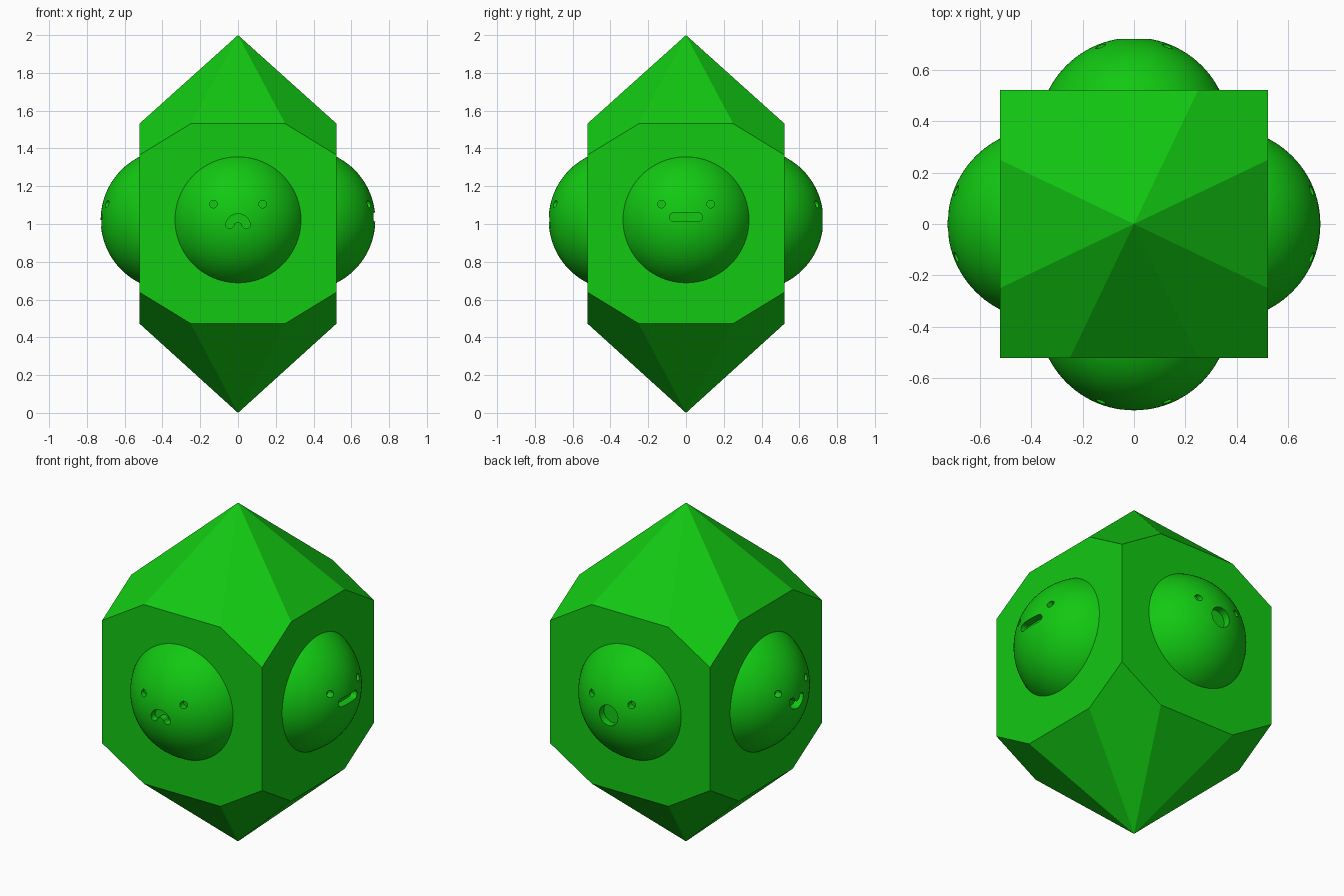
import bpy, bmesh, math
from mathutils import Matrix, Vector

if "Cube" in bpy.data.objects:
    bpy.data.objects.remove(bpy.data.objects["Cube"])

green = bpy.data.materials.new("bright green")
green.diffuse_color = (0.006, 0.58, 0.006, 1)
green.use_nodes = True
green.node_tree.nodes["Principled BSDF"].inputs["Base Color"].default_value = green.diffuse_color

W, C = 0.522, 0.25              # half width of the body, half length of the flat crown edge
BULGE_Z, R, TIP = 1.022, 0.374, 0.727
CY = TIP - R                    # distance of bulge centre from the axis


def make_object(name, bm):
    bmesh.ops.recalc_face_normals(bm, faces=bm.faces[:])
    me = bpy.data.meshes.new(name)
    bm.to_mesh(me)
    bm.free()
    me.materials.append(green)
    ob = bpy.data.objects.new(name, me)
    bpy.context.collection.objects.link(ob)
    return ob


# Faceted body: square column capped by eight-sided points
bm = bmesh.new()
pts = [(0, 0, 2), (0, 0, 0)]
for sx in (-1, 1):
    for sy in (-1, 1):
        for z_edge, z_corner in ((1.531, 1.365), (0.473, 0.639)):
            pts += [(sx * C, sy * W, z_edge), (sx * W, sy * C, z_edge),
                    (sx * W, sy * W, z_corner)]
for p in pts:
    bm.verts.new(p)
bmesh.ops.convex_hull(bm, input=bm.verts[:])
bmesh.ops.dissolve_limit(bm, angle_limit=math.radians(1.5),
                         verts=bm.verts[:], edges=bm.edges[:])
make_object("faceted_body", bm)


def stroke(path, r, n=12):
    """Outline of a round-ended stroke along a 2D path."""
    path = [Vector(p) for p in path]

    def side(p):
        out = []
        for i, q in enumerate(p):
            d = (p[min(i + 1, len(p) - 1)] - p[max(i - 1, 0)]).normalized()
            out.append(q + Vector((d.y, -d.x)) * r)
        d = (p[-1] - p[-2]).normalized()
        a0 = math.atan2(-d.x, d.y)
        for k in range(1, n):
            a = a0 + math.pi * k / n
            out.append(p[-1] + Vector((math.cos(a), math.sin(a))) * r)
        return out
    return side(path) + side(path[::-1])


def disc(x, z, r, n=32):
    return [(x + r * math.cos(2 * math.pi * i / n), z + r * math.sin(2 * math.pi * i / n))
            for i in range(n)]


def arc(z, r, a0, a1, n=16):
    return [(r * math.cos(math.radians(a0 + (a1 - a0) * i / n)),
             z + r * math.sin(math.radians(a0 + (a1 - a0) * i / n))) for i in range(n + 1)]


def prism(bm, outline, depth):
    """Prism running from y = -depth outwards past the bulge."""
    f = bm.faces.new([bm.verts.new((x, -depth, z)) for x, z in outline])
    ext = bmesh.ops.extrude_face_region(bm, geom=[f])
    verts = [v for v in ext["geom"] if isinstance(v, bmesh.types.BMVert)]
    bmesh.ops.translate(bm, verts=verts, vec=(0, -0.3, 0))


# Four round bulges with a different engraved mouth on each side
mouths = {
    "front": (0, stroke(arc(0.987, 0.0445, 15, 165), 0.022)),
    "right": (90, stroke([(-0.063, 1.036), (0.063, 1.036)], 0.024)),
    "back": (180, disc(0, 1.02, 0.06, 48)),
    "left": (270, stroke(arc(1.045, 0.0445, 195, 345), 0.022)),
}
for side_name, (angle, mouth) in mouths.items():
    turn = Matrix.Rotation(math.radians(angle), 4, "Z")
    # dome
    bm = bmesh.new()
    bmesh.ops.create_uvsphere(
        bm, u_segments=96, v_segments=48, radius=R,
        matrix=Matrix.Translation((0, -CY, BULGE_Z)) @ Matrix.Rotation(math.pi / 2, 4, "X"))
    cut = bmesh.ops.bisect_plane(bm, geom=bm.verts[:] + bm.edges[:] + bm.faces[:],
                                 plane_co=(0, -0.505, 0), plane_no=(0, 1, 0), clear_outer=True)
    bmesh.ops.holes_fill(bm, edges=[e for e in bm.edges if e.is_boundary])
    bm.transform(turn)
    dome = make_object(side_name + "_bulge", bm)
    # eyes and mouth cutter
    bm = bmesh.new()
    for sx in (-1, 1):
        prism(bm, disc(sx * 0.13, 1.105, 0.02, 24), 0.665)
    prism(bm, mouth, 0.68)
    bm.transform(turn)
    cutter = make_object("face_cutter", bm)
    cutter.hide_render = True
    mod = dome.modifiers.new("engrave", "BOOLEAN")
    mod.operation, mod.solver, mod.object = "DIFFERENCE", "EXACT", cutter
    bpy.ops.object.select_all(action="DESELECT")
    bpy.context.view_layer.objects.active = dome
    dome.select_set(True)
    bpy.ops.object.modifier_apply(modifier=mod.name)
    bpy.data.objects.remove(cutter)
    bpy.ops.object.shade_smooth_by_angle(angle=math.radians(25))
